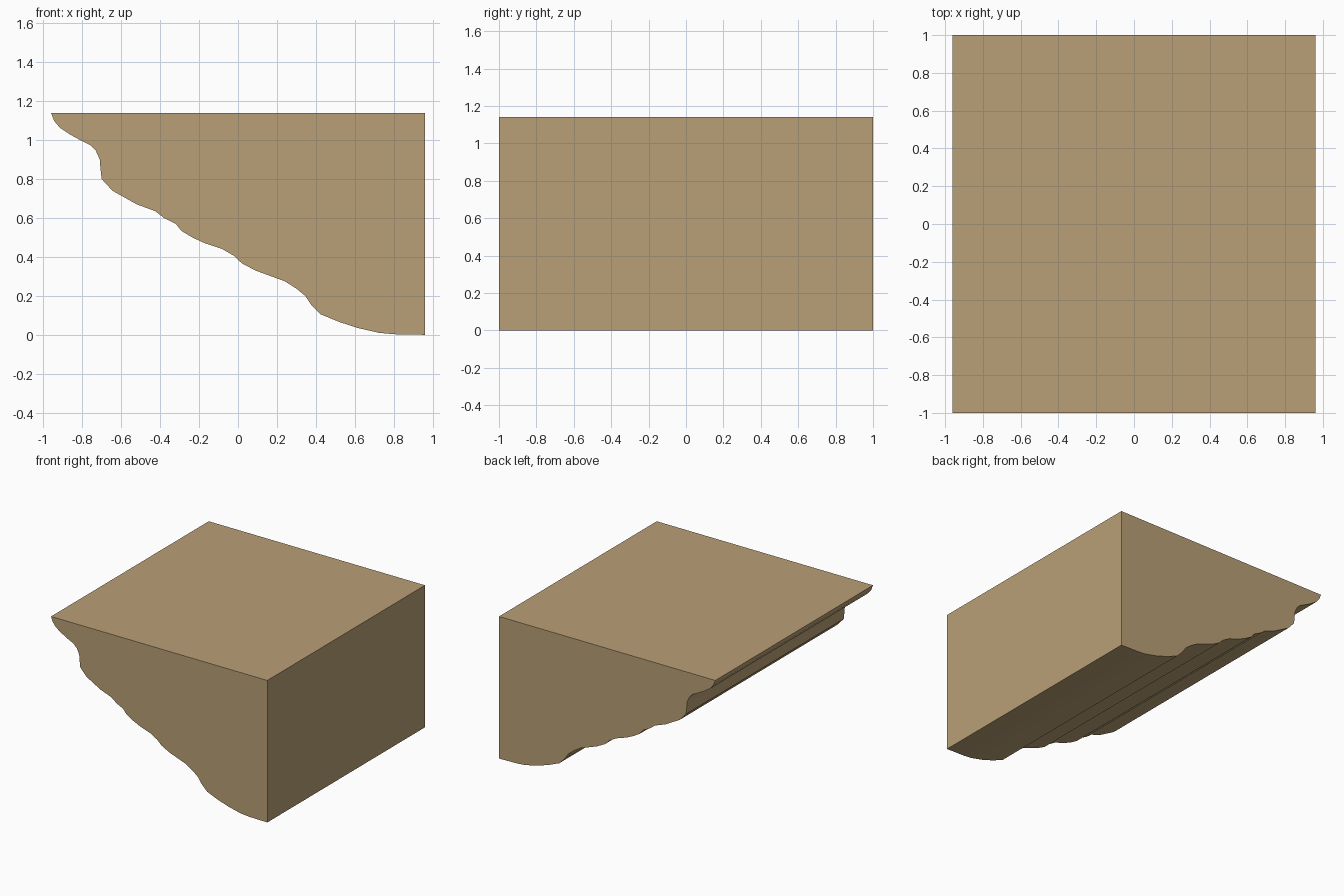
import bpy, bmesh, math
from mathutils import Vector

if "Cube" in bpy.data.objects:
    bpy.data.objects.remove(bpy.data.objects["Cube"])

# Single tan colour
tan = bpy.data.materials.new("tan_wood")
tan.diffuse_color = (0.485, 0.352, 0.181, 1)
tan.use_nodes = True
tan.node_tree.nodes["Principled BSDF"].inputs["Base Color"].default_value = tan.diffuse_color

# Moulding profile (x, z): wavy underside from the top left lip to the bottom right
profile = [
    (-0.96, 1.14), (-0.945, 1.10), (-0.915, 1.063), (-0.86, 1.027), (-0.81, 1.0),
    (-0.76, 0.975), (-0.73, 0.945), (-0.71, 0.90), (-0.706, 0.85), (-0.70, 0.80),
    (-0.645, 0.74), (-0.52, 0.67), (-0.425, 0.635), (-0.38, 0.60), (-0.32, 0.57),
    (-0.29, 0.533), (-0.235, 0.50), (-0.17, 0.47), (-0.08, 0.44), (-0.02, 0.405),
    (0.02, 0.367), (0.09, 0.33), (0.24, 0.275), (0.30, 0.237), (0.345, 0.20),
    (0.375, 0.155), (0.425, 0.105), (0.52, 0.066), (0.615, 0.035), (0.725, 0.01),
    (0.80, 0.003), (0.96, 0.0), (0.96, 1.14),
]

# Extrude the profile along y
bm = bmesh.new()
face = bm.faces.new([bm.verts.new((x, -1, z)) for x, z in profile])
ext = bmesh.ops.extrude_face_region(bm, geom=[face])
verts = [g for g in ext["geom"] if isinstance(g, bmesh.types.BMVert)]
bmesh.ops.translate(bm, verts=verts, vec=Vector((0, 2, 0)))
bmesh.ops.recalc_face_normals(bm, faces=bm.faces)
mesh = bpy.data.meshes.new("cornice_moulding")
bm.to_mesh(mesh)
bm.free()
mesh.materials.append(tan)

moulding = bpy.data.objects.new("cornice_moulding", mesh)
bpy.context.collection.objects.link(moulding)
bpy.context.view_layer.objects.active = moulding
moulding.select_set(True)
bpy.ops.object.shade_smooth_by_angle(angle=math.radians(30))
